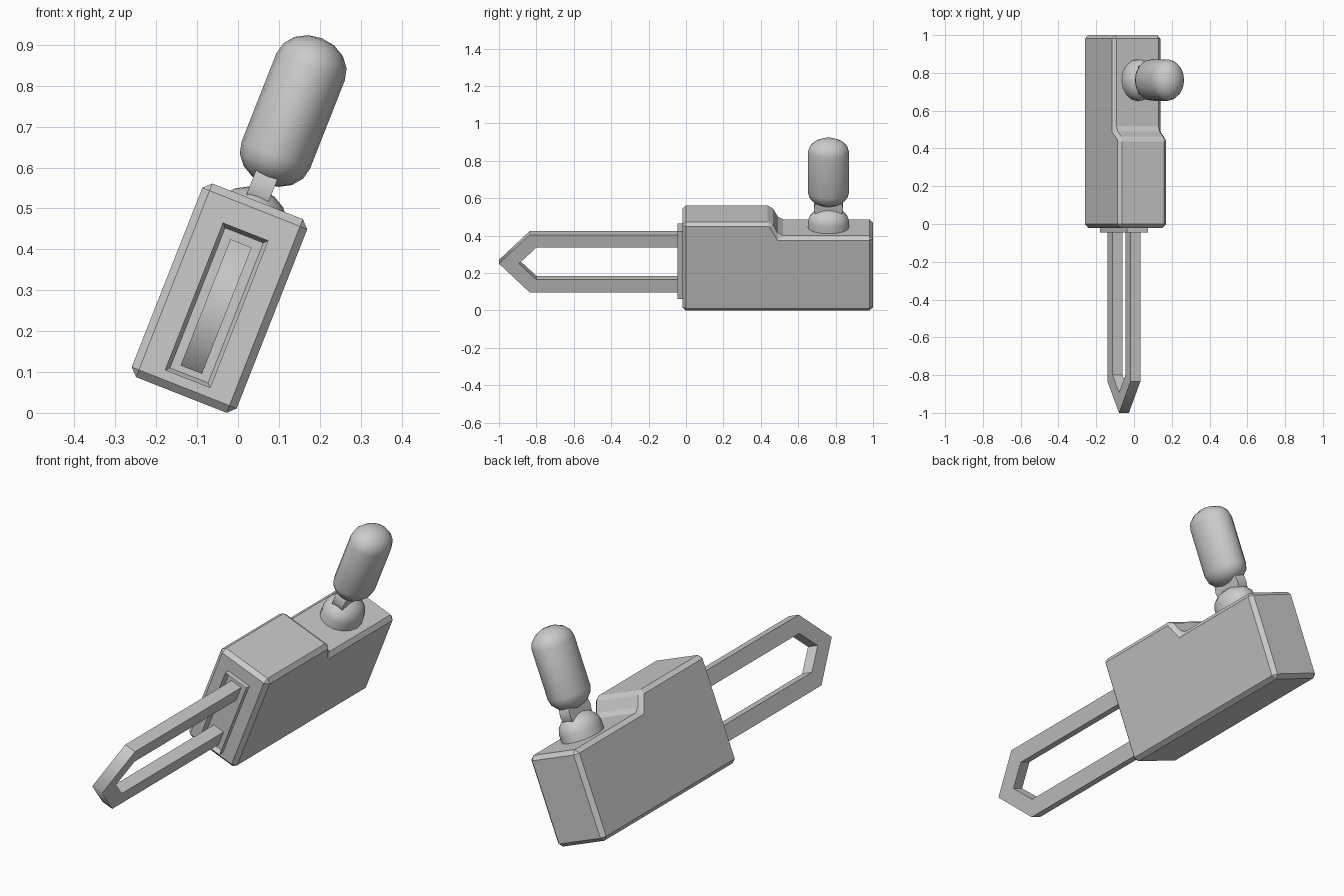
import bpy
import bmesh
from math import sin, cos, pi, radians
from mathutils import Matrix, Vector

cube = bpy.data.objects.get("Cube")
if cube:
    bpy.data.objects.remove(cube, do_unlink=True)

TILT = radians(21.5)   # whole model leans sideways about the long axis
CX = -0.145            # centre line across the width, before leaning

grey = bpy.data.materials.new("grey")
grey.use_nodes = True
grey.diffuse_color = (0.6, 0.6, 0.6, 1)
grey.node_tree.nodes["Principled BSDF"].inputs["Base Color"].default_value = (0.6, 0.6, 0.6, 1)


def finish(name, bm, smooth_angle=None):
    """Turn the bmesh into a leaning object."""
    bmesh.ops.recalc_face_normals(bm, faces=bm.faces)
    mesh = bpy.data.meshes.new(name)
    bm.to_mesh(mesh)
    bm.free()
    mesh.materials.append(grey)
    obj = bpy.data.objects.new(name, mesh)
    obj.rotation_euler.y = TILT
    bpy.context.collection.objects.link(obj)
    if smooth_angle:
        bpy.ops.object.select_all(action='DESELECT')
        obj.select_set(True)
        bpy.context.view_layer.objects.active = obj
        bpy.ops.object.shade_smooth_by_angle(angle=radians(smooth_angle))
    return obj


def extrude_across(bm, faces, width):
    """Thicken side-on faces across the width."""
    out = bmesh.ops.extrude_face_region(bm, geom=faces)
    verts = [g for g in out["geom"] if isinstance(g, bmesh.types.BMVert)]
    bmesh.ops.translate(bm, verts=verts, vec=(width, 0, 0))


def capsule(name, low, high, round_bottom, radius=0.09, cap=0.075, steps=4):
    """Oval lathe with a rounded top and an optional rounded bottom."""
    arc = [(radius * cos(i * pi / 2 / steps), cap * sin(i * pi / 2 / steps)) for i in range(steps + 1)]
    points = [(r, high + h) for r, h in reversed(arc)]
    points += [(r, low - h) for r, h in arc] if round_bottom else [(radius, low), (0, low)]
    bm = bmesh.new()
    verts = [bm.verts.new((r, 0, z)) for r, z in points]
    edges = [bm.edges.new(pair) for pair in zip(verts, verts[1:])]
    bmesh.ops.spin(bm, geom=verts + edges, cent=(0, 0, 0), axis=(0, 0, 1),
                   angle=2 * pi, steps=16, use_merge=True)
    bmesh.ops.remove_doubles(bm, verts=bm.verts, dist=0.0005)
    # Oval section, longer front to back
    bmesh.ops.scale(bm, verts=bm.verts, vec=(1, 0.11 / radius, 1))
    bmesh.ops.translate(bm, verts=bm.verts, vec=(CX, 0.762, 0))
    return finish(name, bm, 40)


# Stepped body with chamfered edges
bm = bmesh.new()
profile = [(-0.02, -0.01), (1, -0.01), (1, 0.419), (0.5, 0.419), (0.455, 0.499), (-0.02, 0.499)]
side = bm.faces.new([bm.verts.new((CX - 0.138, y, z)) for y, z in profile])
extrude_across(bm, [side], 0.276)
body = finish("body", bm)
chamfer = body.modifiers.new("chamfer", 'BEVEL')
chamfer.width = 0.019
chamfer.segments = 1

# Front collar with a sunken panel
bm = bmesh.new()
bmesh.ops.create_cube(bm, size=1, matrix=Matrix.Translation((CX, -0.02, 0.2255))
                      @ Matrix.Diagonal((0.12, 0.05, 0.388, 1)))
bm.normal_update()
front = [f for f in bm.faces if f.normal.y < -0.9]
bmesh.ops.inset_region(bm, faces=front, thickness=0.014)
bmesh.ops.translate(bm, verts=front[0].verts, vec=(0, 0.022, 0))
finish("collar", bm)

# Pointed open loop blade
bm = bmesh.new()
MID = 0.2225


def loop(start, shoulder, tip, half):
    points = [(start, half), (shoulder, half), (tip, 0), (shoulder, -half), (start, -half)]
    return [bm.verts.new((CX - 0.028, y, MID + h)) for y, h in points]


outer = loop(-0.01, -0.835, -1, 0.166)
inner = loop(-0.01, -0.8, -0.893, 0.092)
strips = [bm.faces.new((outer[i], outer[i + 1], inner[i + 1], inner[i])) for i in range(4)]
extrude_across(bm, strips, 0.056)
# Only the point itself is shaded round
for f in bm.faces:
    f.smooth = True
for e in bm.edges:
    e.smooth = all((v.co - Vector((v.co.x, -1, MID))).length < 0.001 for v in e.verts)
finish("blade", bm)

# Handle mount, pivot disc and grip
capsule("handle_mount", 0.40, 0.455, False)
bm = bmesh.new()
bmesh.ops.create_cone(bm, cap_ends=True, segments=16, radius1=0.078, radius2=0.078, depth=0.057,
                      matrix=Matrix.Translation((CX - 0.003, 0.762, 0.535)) @ Matrix.Rotation(pi / 2, 4, 'Y'))
finish("handle_pivot", bm, 40)
capsule("handle_grip", 0.62, 0.853, True)
